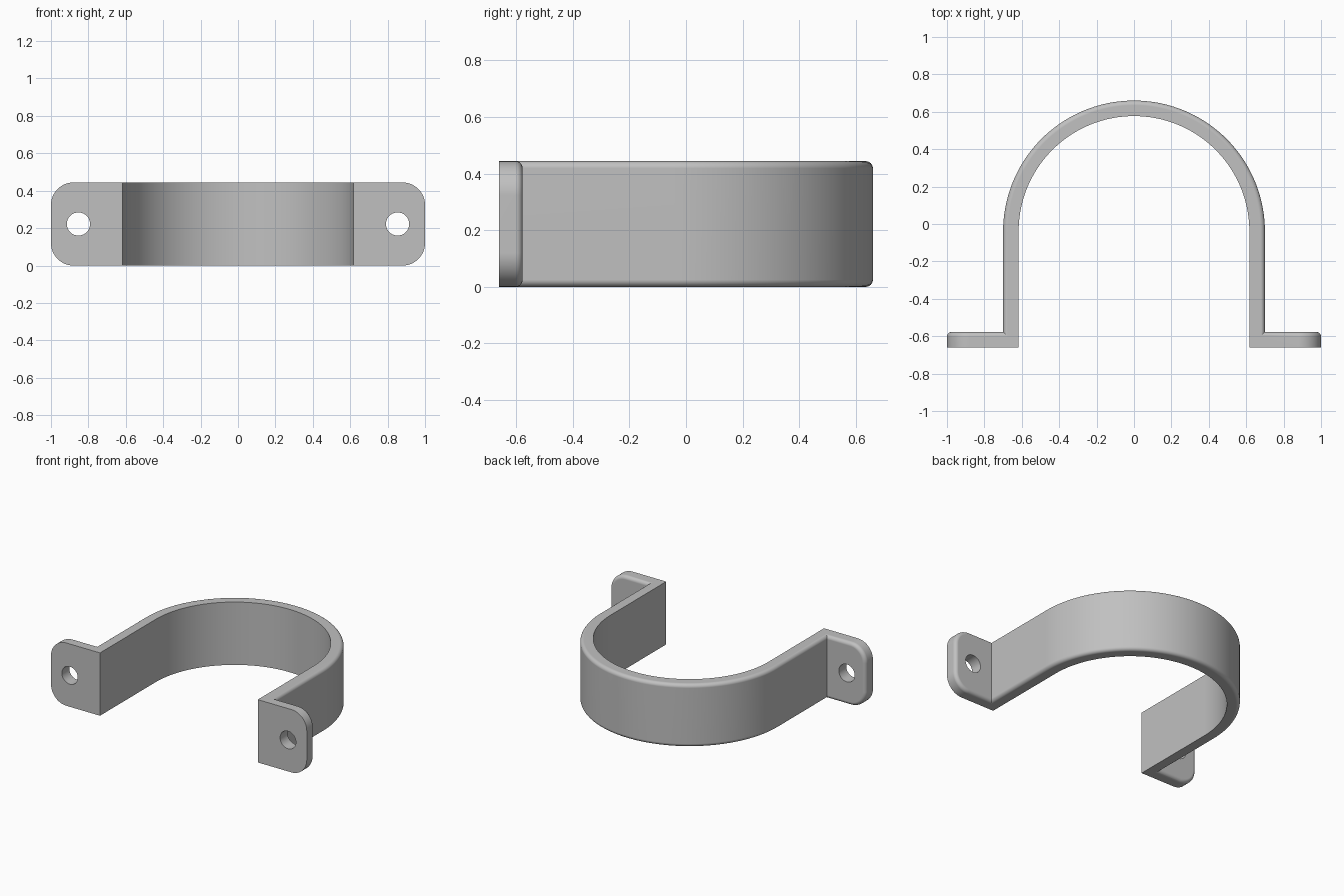
import bpy
import bmesh
from math import sin, cos, pi
from mathutils import Matrix

cube = bpy.data.objects.get("Cube")
if cube:
    bpy.data.objects.remove(cube, do_unlink=True)

HEIGHT = 0.444
THICK = 0.083
FILLET = 0.025
CORNER = 0.12
INNER = 0.617       # inner radius and half opening
FRONT = -0.66
ARC_Y = -0.04       # centre of the half circle
HOLE_X, HOLE_R = 0.853, 0.062
STEPS = 6

# Rounded outer edge as (distance from inner face, inset from rim)
edge = [(0, 0)]
for i in range(STEPS + 1):
    a = i / STEPS * pi / 2
    edge.append((THICK - FILLET + FILLET * sin(a), FILLET * (1 - cos(a))))

bm = bmesh.new()


def skin(rings, closed):
    """Join neighbouring rings of vertices with quads."""
    for a, b in zip(rings, rings[1:]):
        n = len(a)
        for i in range(n if closed else n - 1):
            j = (i + 1) % n
            bm.faces.new((a[i], a[j], b[j], b[i]))


# Strap: a section swept along two legs and a half circle, mitred at its ends
section = edge + [(d, HEIGHT - inset) for d, inset in reversed(edge)]
frames = [(INNER, FRONT, 1, 1)]
for i in range(73):
    a = pi * i / 72
    frames.append((INNER * cos(a), ARC_Y + INNER * sin(a), cos(a), sin(a)))
frames.append((-INNER, FRONT, -1, 1))
skin([[bm.verts.new((x + nx * d, y + ny * d, z)) for d, z in section]
      for x, y, nx, ny in frames], True)

# Flanges: rounded outlines stacked from front to back, mitred to the strap
for side in (1, -1):
    rings = []
    for d, inset in edge:
        outline = [(INNER + d, inset)]
        for cz, start in ((CORNER, -pi / 2), (HEIGHT - CORNER, 0)):
            for i in range(13):
                a = start + pi / 2 * i / 12
                r = CORNER - inset
                outline.append((1 - CORNER + r * cos(a), cz + r * sin(a)))
        outline.append((INNER + d, HEIGHT - inset))
        rings.append([bm.verts.new((side * x, FRONT + d, z))
                      for x, z in outline])
    skin(rings, False)
    bm.faces.new(rings[0])
    bm.faces.new(rings[-1])

bmesh.ops.remove_doubles(bm, verts=bm.verts, dist=0.0001)
bmesh.ops.recalc_face_normals(bm, faces=bm.faces)
mesh = bpy.data.meshes.new("pipe_clamp")
bm.to_mesh(mesh)
bm.free()
clamp = bpy.data.objects.new("pipe_clamp", mesh)
bpy.context.collection.objects.link(clamp)

# Grey metal
grey = bpy.data.materials.new("grey_metal")
grey.use_nodes = True
colour = (0.53, 0.53, 0.53, 1)
grey.diffuse_color = colour
grey.node_tree.nodes["Principled BSDF"].inputs["Base Color"].default_value = colour
mesh.materials.append(grey)

# Screw holes
cut = bmesh.new()
for side in (1, -1):
    place = (Matrix.Translation((side * HOLE_X, FRONT + THICK / 2, HEIGHT / 2))
             @ Matrix.Rotation(pi / 2, 4, "X"))
    bmesh.ops.create_cone(cut, cap_ends=True, segments=40, radius1=HOLE_R,
                          radius2=HOLE_R, depth=0.2, matrix=place)
cut_mesh = bpy.data.meshes.new("hole_cutter")
cut.to_mesh(cut_mesh)
cut.free()
cut_mesh.materials.append(grey)
cutter = bpy.data.objects.new("hole_cutter", cut_mesh)
cutter.hide_render = True
bpy.context.collection.objects.link(cutter)

bpy.ops.object.select_all(action="DESELECT")
bpy.context.view_layer.objects.active = clamp
clamp.select_set(True)
holes = clamp.modifiers.new("screw_holes", "BOOLEAN")
holes.operation = "DIFFERENCE"
holes.solver = "EXACT"
holes.object = cutter
bpy.ops.object.modifier_apply(modifier=holes.name)
bpy.data.objects.remove(cutter, do_unlink=True)

# Smooth fillets and curves, flat broad faces
bpy.ops.object.shade_smooth_by_angle(angle=pi / 6)
weighted = clamp.modifiers.new("flat_faces", "WEIGHTED_NORMAL")
weighted.keep_sharp = True
